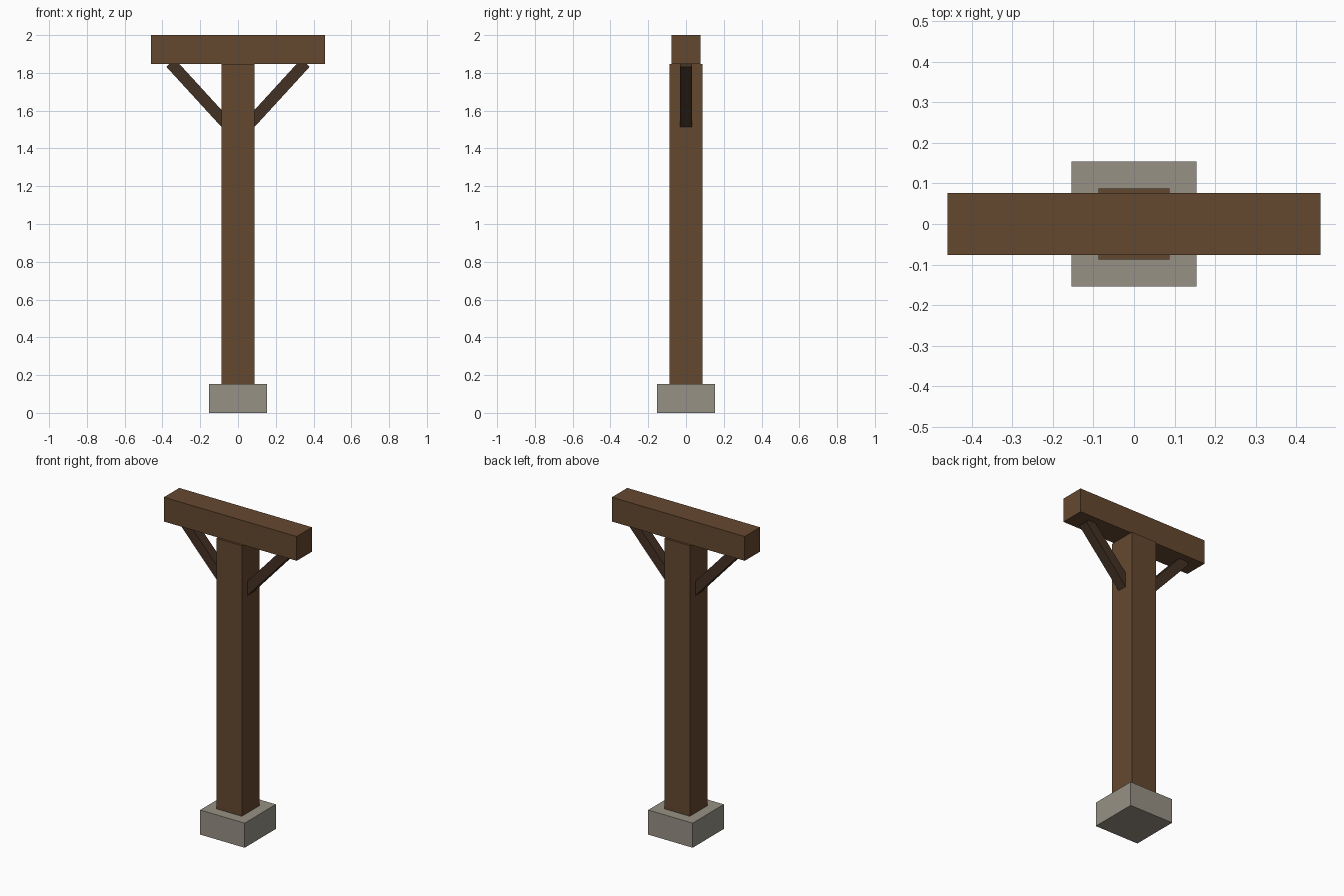
import bpy, math
from mathutils import Vector

if "Cube" in bpy.data.objects:
    bpy.data.objects.remove(bpy.data.objects["Cube"])


def material(name, rgb):
    m = bpy.data.materials.new(name)
    m.diffuse_color = (*rgb, 1)
    m.use_nodes = True
    m.node_tree.nodes["Principled BSDF"].inputs["Base Color"].default_value = m.diffuse_color
    return m


wood = material("wood", (0.13, 0.065, 0.028))
dark_wood = material("dark_wood", (0.056, 0.031, 0.017))
stone = material("stone", (0.31, 0.285, 0.235))


def box(name, size, center, mat, tilt=0.0):
    bpy.ops.mesh.primitive_cube_add(size=1, location=center, rotation=(0, tilt, 0))
    ob = bpy.context.object
    ob.name = name
    ob.scale = size
    ob.data.materials.append(mat)
    return ob


# Stone footing, upright post and top beam
box("footing", (0.308, 0.308, 0.154), (0, 0, 0.077), stone)
box("post", (0.176, 0.176, 1.694), (0, 0, 1.0), wood)
box("beam", (0.92, 0.152, 0.152), (0, 0, 1.924), wood)

# Diagonal braces, ends buried in the post and the beam
for side, name in ((1, "right_brace"), (-1, "left_brace")):
    low = Vector((side * 0.062, 0, 1.531))
    high = Vector((side * 0.357, 0, 1.853))
    d = high - low
    box(name, (0.061, 0.062, d.length), (low + high) / 2, dark_wood, math.atan2(d.x, d.z))
